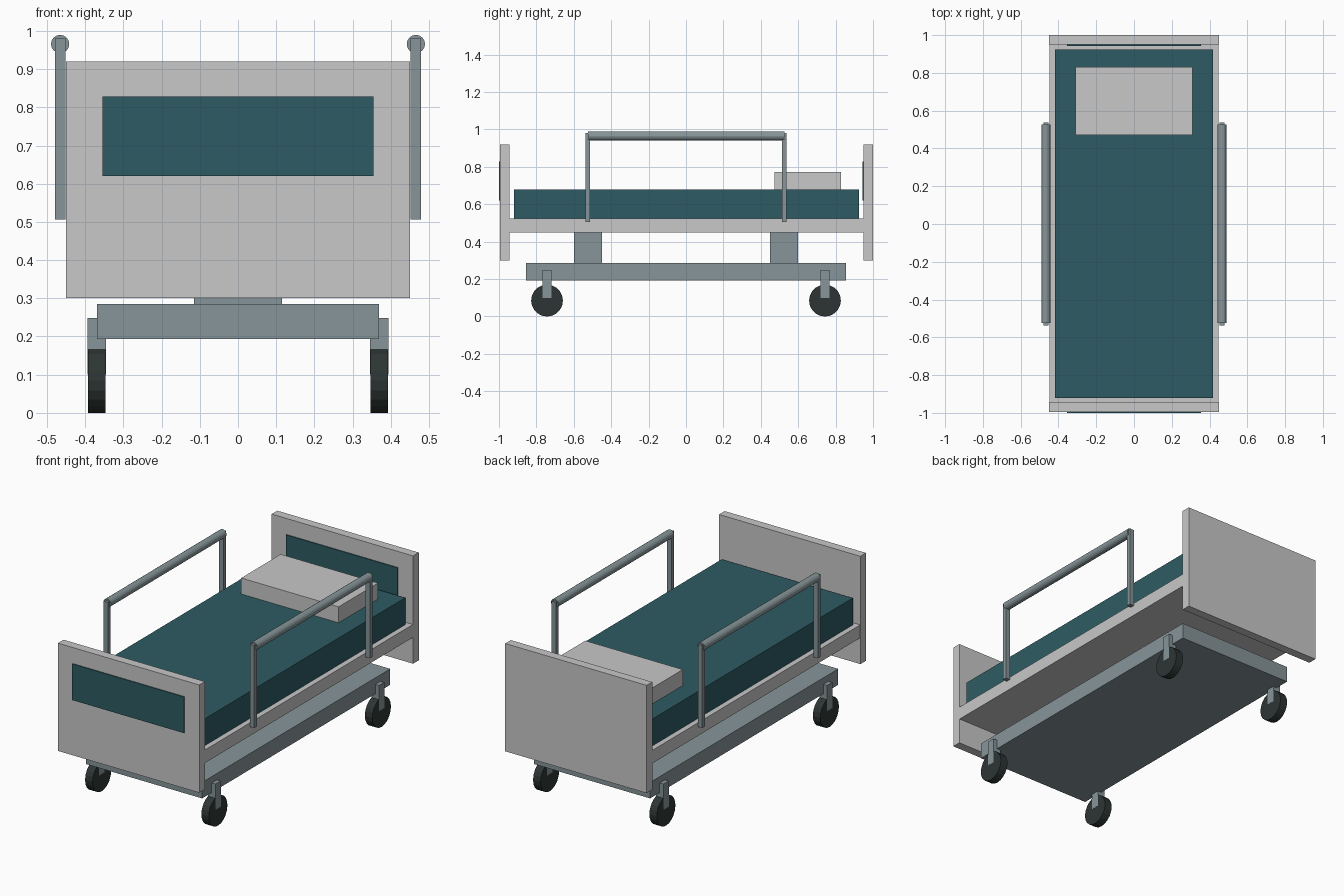
import bpy, bmesh, math
from mathutils import Matrix

if "Cube" in bpy.data.objects:
    bpy.data.objects.remove(bpy.data.objects["Cube"])


def material(name, rgb):
    m = bpy.data.materials.new(name)
    m.diffuse_color = (*rgb, 1)
    m.use_nodes = True
    m.node_tree.nodes["Principled BSDF"].inputs["Base Color"].default_value = m.diffuse_color
    return m


LIGHT = material("light_grey", (0.58, 0.58, 0.58))
TEAL = material("dark_teal", (0.027, 0.105, 0.125))
STEEL = material("blue_grey_steel", (0.24, 0.30, 0.32))
RUBBER = material("dark_rubber", (0.026, 0.036, 0.034))


def finish(name, bm, mat):
    mesh = bpy.data.meshes.new(name)
    bm.to_mesh(mesh)
    bm.free()
    mesh.materials.append(mat)
    ob = bpy.data.objects.new(name, mesh)
    bpy.context.collection.objects.link(ob)
    return ob


def box(name, x, y, z, mat):
    """Box from (min, max) ranges on each axis."""
    bm = bmesh.new()
    size = [r[1] - r[0] for r in (x, y, z)]
    mid = [(r[1] + r[0]) / 2 for r in (x, y, z)]
    bmesh.ops.create_cube(bm, size=1, matrix=Matrix.Translation(mid) @ Matrix.Diagonal((*size, 1)))
    return finish(name, bm, mat)


def cylinder(name, centre, radius, length, axis, sides, mat):
    bm = bmesh.new()
    rot = Matrix.Rotation(math.pi / 2, 4, 'Y' if axis == 'X' else 'X')
    bmesh.ops.create_cone(bm, cap_ends=True, segments=sides, radius1=radius, radius2=radius,
                          depth=length, matrix=Matrix.Translation(centre) @ rot)
    return finish(name, bm, mat)


def around(c, half):
    return (c - half, c + half)


# Deck, mattress and pillow
box("bed_deck", (-0.448, 0.448), (-0.945, 0.952), (0.45, 0.525), LIGHT)
box("mattress", (-0.417, 0.417), (-0.92, 0.925), (0.525, 0.68), TEAL)
box("pillow", (-0.31, 0.31), (0.472, 0.83), (0.68, 0.772), LIGHT)

# End boards with coloured panels on their front faces
for end, y0 in (("foot", -0.994), ("head", 0.949)):
    box(end + "board", (-0.45, 0.45), (y0, y0 + 0.051), (0.30, 0.92), LIGHT)
    box(end + "board_panel", (-0.355, 0.355), (y0 - 0.006, y0), (0.62, 0.828), TEAL)

# Chassis and lifting columns
box("base_frame", (-0.37, 0.37), (-0.855, 0.855), (0.193, 0.285), STEEL)
for end, s in (("front", -1), ("rear", 1)):
    box(end + "_lift_column", (-0.115, 0.115), around(s * 0.525, 0.075), (0.285, 0.45), STEEL)

for side, sx in (("left", -1), ("right", 1)):
    # Side rail: two posts and a round bar
    cylinder(side + "_rail_bar", (sx * 0.466, 0.002, 0.966), 0.024, 1.05, 'Y', 16, STEEL)
    for end, sy in (("front", -1), ("rear", 1)):
        tag = f"{end}_{side}"
        box(tag + "_rail_post", around(sx * 0.466, 0.014), around(sy * 0.525, 0.013),
            (0.506, 0.98), STEEL)
        # Caster wheel and its stem
        cylinder(tag + "_wheel", (sx * 0.37, sy * 0.743, 0.085), 0.085, 0.047, 'X', 20, RUBBER)
        box(tag + "_caster_stem", around(sx * 0.37, 0.0238), around(sy * 0.743, 0.024),
            (0.10, 0.248), STEEL)
